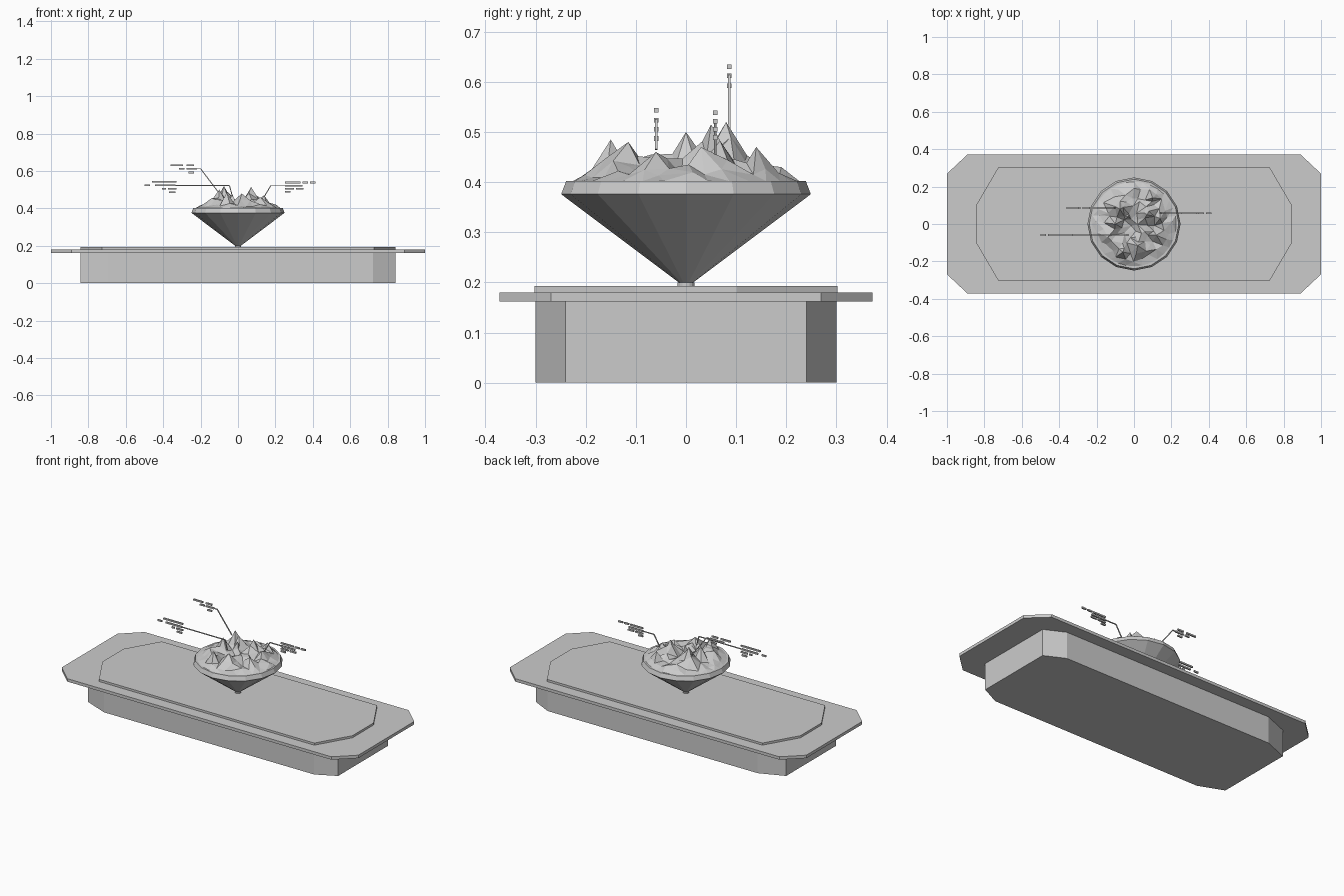
import bpy, math, random
from mathutils import Vector
from mathutils.geometry import delaunay_2d_cdt

random.seed(7)
if "Cube" in bpy.data.objects:
    bpy.data.objects.remove(bpy.data.objects["Cube"], do_unlink=True)

GREY = (0.6, 0.6, 0.6, 1)
grey = bpy.data.materials.new("plain grey")
grey.use_nodes = True
grey.diffuse_color = GREY
grey.node_tree.nodes["Principled BSDF"].inputs["Base Color"].default_value = GREY


def add_mesh(name, verts, faces):
    mesh = bpy.data.meshes.new(name)
    mesh.from_pydata(verts, [], faces)
    mesh.materials.append(grey)
    obj = bpy.data.objects.new(name, mesh)
    bpy.context.collection.objects.link(obj)
    return obj


def stack_rings(name, rings):
    """Join equal rings of points from bottom to top and cap both ends."""
    n = len(rings[0])
    verts = [p for ring in rings for p in ring]
    faces = [tuple(reversed(range(n))), tuple(range(len(verts) - n, len(verts)))]
    for k in range(len(rings) - 1):
        for i in range(n):
            a, b = k * n + i, k * n + (i + 1) % n
            faces.append((a, b, b + n, a + n))
    return add_mesh(name, verts, faces)


def chamfered_slab(name, hx, hy, left_cut, right_cut, cut_y, z0, z1):
    """Slab with cut corners; the cut depth may differ at each end."""
    r, l, y = hx - right_cut, hx - left_cut, hy - cut_y
    outline = [(hx, -y), (hx, y), (r, hy), (-l, hy),
               (-hx, y), (-hx, -y), (-l, -hy), (r, -hy)]
    return stack_rings(name, [[(px, py, z) for px, py in outline] for z in (z0, z1)])


def circle(radius, z, sides=16):
    return [(radius * math.cos(math.tau * i / sides),
             radius * math.sin(math.tau * i / sides), z) for i in range(sides)]


def bar(name, start, end, width):
    """Thin square bar between two points in a plane of constant y."""
    a, b = Vector(start), Vector(end)
    side = (b - a).normalized().cross(Vector((0, 1, 0))) * width / 2
    depth = Vector((0, width / 2, 0))
    rings = [[p + side + depth, p - side + depth, p - side - depth, p + side - depth]
             for p in (a, b)]
    return stack_rings(name, rings)


# Table
chamfered_slab("table_base", 0.843, 0.30, 0.15, 0.12, 0.06, 0, 0.17)
chamfered_slab("table_flange", 1.0, 0.372, 0.11, 0.11, 0.103, 0.162, 0.18)
chamfered_slab("table_top", 0.843, 0.302, 0.117, 0.117, 0.2, 0.175, 0.193)

# Projector cone with its rim
stack_rings("projector_neck", [circle(0.017, 0.19), circle(0.017, 0.2)])
stack_rings("projector_cone", [circle(0.012, 0.198), circle(0.249, 0.376),
                               circle(0.239, 0.402), circle(0.224, 0.402)])

# Mountain terrain: scattered points raised around a ring of peaks
peaks = [(-0.075, 0.08, 0.52), (0.07, 0.05, 0.515), (-0.1, 0.0, 0.50),
         (-0.06, -0.15, 0.485), (0.02, -0.115, 0.48), (0.1, 0.14, 0.47),
         (0.12, -0.06, 0.46), (-0.14, -0.07, 0.455), (0.0, 0.19, 0.43),
         (-0.03, 0.04, 0.475), (0.14, 0.03, 0.47)]


def height(x, y):
    inland = min(1, (0.23 - math.hypot(x, y)) / 0.07)
    ground = 0.404 + inland * random.uniform(0.008, 0.045)
    ridge = max(h - 1.6 * math.hypot(x - px, y - py) for px, py, h in peaks)
    return max(ground, ridge)


points = [Vector((x, y)) for x, y, h in peaks]
heights = [h for x, y, h in peaks]
for ring, count in ((0.03, 5), (0.07, 13), (0.11, 20), (0.15, 26), (0.19, 28)):
    for i in range(count):
        angle = math.tau * (i + random.uniform(-0.35, 0.35)) / count
        r = ring + random.uniform(-0.015, 0.015)
        p = Vector((r * math.cos(angle), r * math.sin(angle)))
        if all((p - q).length > 0.013 for q in points):
            points.append(p)
            heights.append(height(p.x, p.y))
for x, y, z in circle(0.226, 0.402, 32):
    points.append(Vector((x, y)))
    heights.append(z)
flat, _, triangles, origins, _, _ = delaunay_2d_cdt(points, [], [], 0, 0.0001)
terrain = [(p.x, p.y, heights[o[0]]) for p, o in zip(flat, origins)]
add_mesh("mountain_terrain", terrain, triangles)

# Callouts: a leader path, then rows of dashes (z, start x, end x)
callouts = [
    ("back_callout", 0.086, [(-0.1, 0.48), (-0.2, 0.612), (-0.22, 0.612)],
     [(0.63, -0.36, -0.295), (0.63, -0.275, -0.235), (0.612, -0.315, -0.285),
      (0.612, -0.275, -0.22), (0.592, -0.265, -0.235)]),
    ("front_callout", -0.059, [(-0.03, 0.465), (-0.046, 0.523), (-0.335, 0.523)],
     [(0.543, -0.46, -0.33), (0.523, -0.5, -0.47), (0.523, -0.445, -0.335),
      (0.505, -0.405, -0.385), (0.505, -0.375, -0.33), (0.487, -0.37, -0.335)]),
    ("side_callout", 0.058, [(0.13, 0.445), (0.175, 0.521), (0.25, 0.521)],
     [(0.538, 0.25, 0.335), (0.538, 0.345, 0.375), (0.538, 0.385, 0.415),
      (0.521, 0.25, 0.345), (0.505, 0.25, 0.30), (0.505, 0.31, 0.35),
      (0.489, 0.25, 0.28)]),
]
for name, y, path, dashes in callouts:
    for (x0, z0), (x1, z1) in zip(path, path[1:]):
        bar(name + "_leader", (x0, y, z0), (x1, y, z1), 0.005)
    for z, x0, x1 in dashes:
        bar(name + "_dash", (x0, y, z), (x1, y, z), 0.009)
